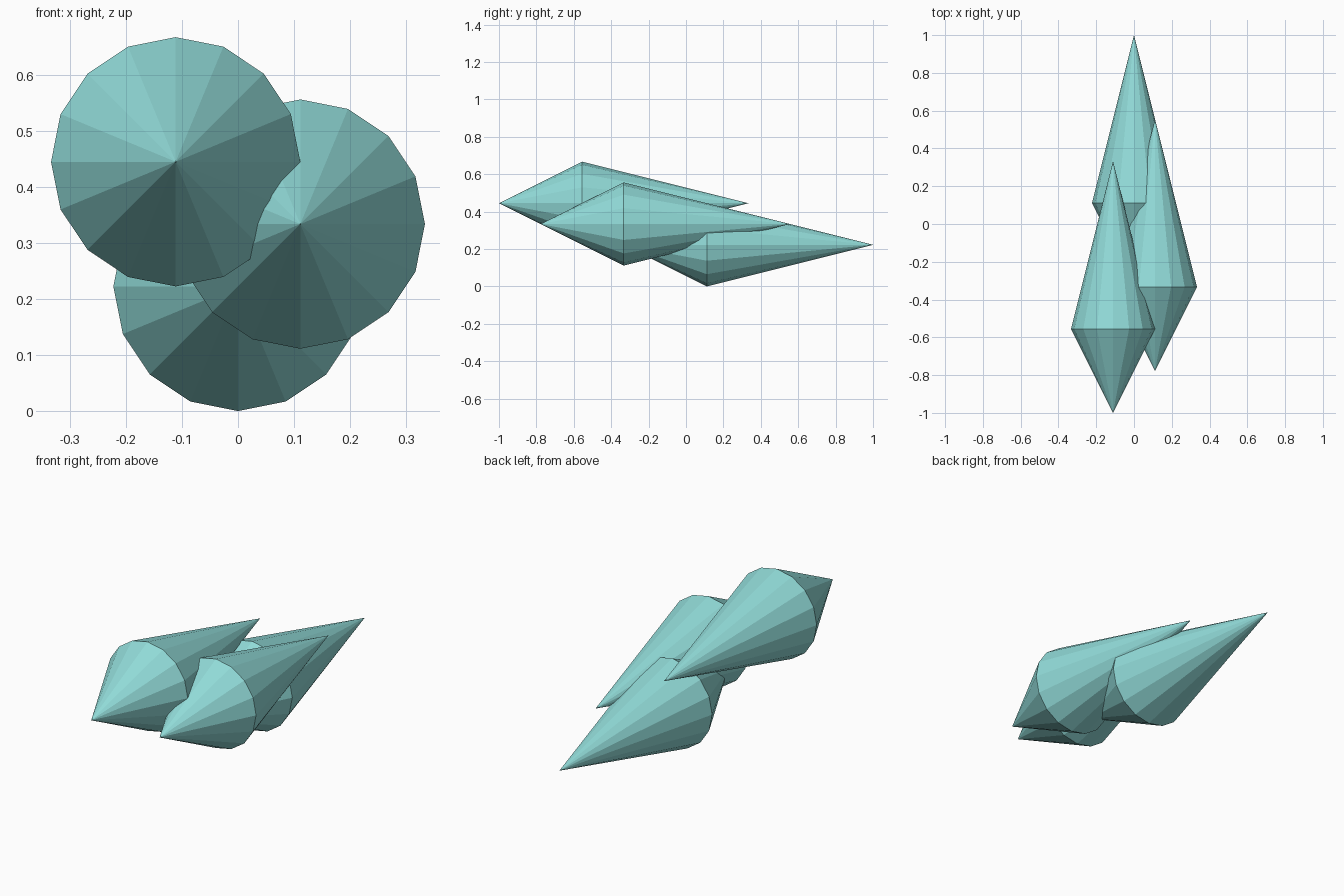
import bpy, bmesh
from math import cos, sin, tau

cube = bpy.data.objects.get("Cube")
if cube:
    bpy.data.objects.remove(cube, do_unlink=True)

SIDES = 16
UNIT = 2 / 9            # rim radius; all other sizes are multiples of it

# Pale turquoise crystal colour
mat = bpy.data.materials.new("pale_turquoise")
mat.use_nodes = True
colour = (0.285, 0.71, 0.69, 1)
mat.diffuse_color = colour
mat.node_tree.nodes["Principled BSDF"].inputs["Base Color"].default_value = colour


def shard(name, x, rim_y, z):
    """Double-ended cone along y: short point in front, long point behind."""
    bm = bmesh.new()
    front = bm.verts.new((0, -2 * UNIT, 0))
    back = bm.verts.new((0, 4 * UNIT, 0))
    angles = [tau * i / SIDES for i in range(SIDES)]
    rim = [bm.verts.new((UNIT * cos(a), 0, UNIT * sin(a))) for a in angles]
    for a, b in zip(rim, rim[1:] + rim[:1]):
        bm.faces.new((front, a, b))
        bm.faces.new((back, b, a))
    bmesh.ops.recalc_face_normals(bm, faces=bm.faces)
    mesh = bpy.data.meshes.new(name)
    bm.to_mesh(mesh)
    bm.free()
    mesh.materials.append(mat)
    obj = bpy.data.objects.new(name, mesh)
    obj.location = (x * UNIT, rim_y * UNIT, z * UNIT)
    bpy.context.collection.objects.link(obj)


# Three overlapping shards, stepped down towards the back
shard("upper_right_shard", -0.5, -2.5, 2.0)
shard("middle_left_shard", 0.5, -1.5, 1.5)
shard("lower_back_shard", 0.0, 0.5, 1.0)
